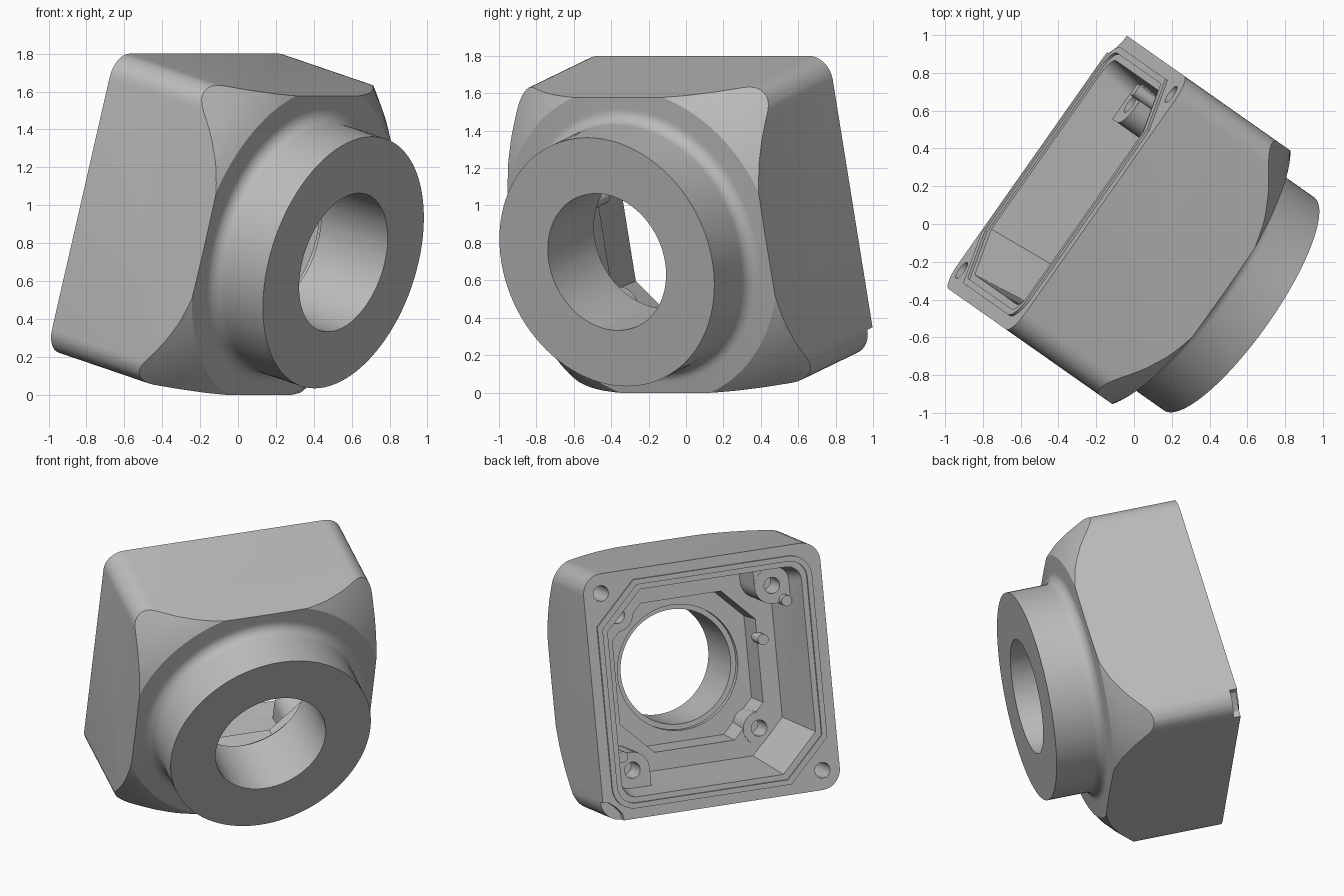
import bpy, bmesh, math
from mathutils import Matrix, Vector

old = bpy.data.objects.get("Cube")
if old:
    bpy.data.objects.remove(old, do_unlink=True)

grey = bpy.data.materials.new("grey_metal")
grey.use_nodes = True
grey.diffuse_color = (0.5, 0.5, 0.5, 1)
grey.node_tree.nodes["Principled BSDF"].inputs["Base Color"].default_value = grey.diffuse_color

# Local frame: x across, y up, z along the barrel axis
axis = Vector((0.788, -0.554, -0.269)).normalized()
across = Vector((0.575, 0.818, 0)).normalized()
up = axis.cross(across)
frame = Matrix((across, up, axis)).transposed().to_4x4()
frame.translation = across * -0.026 + up * 0.86

BACK, FRONT, FLOOR, LEDGE = -0.676, 0.485, 0.0, -0.2
HALF = 0.82


def finish(name, bm):
    bmesh.ops.recalc_face_normals(bm, faces=bm.faces)
    mesh = bpy.data.meshes.new(name)
    bm.to_mesh(mesh)
    bm.free()
    mesh.materials.append(grey)
    ob = bpy.data.objects.new(name, mesh)
    ob.matrix_world = frame
    bpy.context.collection.objects.link(ob)
    return ob


def prism(name, outline, z0, z1, end_scale=1.0):
    bm = bmesh.new()
    a = [bm.verts.new((x, y, z0)) for x, y in outline]
    b = [bm.verts.new((x * end_scale, y * end_scale, z1)) for x, y in outline]
    bm.faces.new(a)
    bm.faces.new(b)
    n = len(a)
    for i in range(n):
        j = (i + 1) % n
        bm.faces.new((a[i], a[j], b[j], b[i]))
    return finish(name, bm)


def square(half, round_a, round_b, seg_a=8, seg_b=8):
    """Square outline with two kinds of opposite corners; one segment is a chamfer."""
    pts = []
    for k in range(4):
        r, seg = ((round_a, seg_a), (round_b, seg_b))[k % 2]
        mid = math.pi / 4 + k * math.pi / 2
        c = math.sqrt(2) * (half - r)
        cx, cy = c * math.cos(mid), c * math.sin(mid)
        for i in range(seg + 1):
            t = mid - math.pi / 4 + i / seg * math.pi / 2
            pts.append((cx + r * math.cos(t), cy + r * math.sin(t)))
    return pts


def circle(x, y, r, n=24):
    return [(x + r * math.cos(i * math.tau / n), y + r * math.sin(i * math.tau / n))
            for i in range(n)]


def lathe(name, profile, steps=96):
    bm = bmesh.new()
    verts = [bm.verts.new((r, 0, z)) for r, z in profile]
    edges = [bm.edges.new(p) for p in zip(verts, verts[1:])]
    bmesh.ops.spin(bm, geom=verts + edges, cent=(0, 0, 0), axis=(0, 0, 1),
                   angle=math.tau, steps=steps)
    bmesh.ops.remove_doubles(bm, verts=bm.verts, dist=1e-4)
    return finish(name, bm)


def combine(ob, tool, operation="DIFFERENCE"):
    mod = ob.modifiers.new("shape", "BOOLEAN")
    mod.operation, mod.object, mod.solver = operation, tool, "EXACT"
    bpy.context.view_layer.objects.active = ob
    bpy.ops.object.modifier_apply(modifier=mod.name)
    bpy.data.objects.remove(tool, do_unlink=True)


def smooth(ob, degrees=25):
    bpy.ops.object.select_all(action="DESELECT")
    ob.select_set(True)
    bpy.context.view_layer.objects.active = ob
    bpy.ops.object.shade_smooth_by_angle(angle=math.radians(degrees))


# Housing: rounded square block trimmed by a turned shape with the barrel
housing = prism("housing", square(HALF, 0.13, 0.13), BACK, FRONT + 0.1)
fillet = [(0.76 - 0.07 * math.sin(t), 0.227 - 0.07 * math.cos(t))
          for t in (i / 8 * math.pi / 2 for i in range(9))]
turned = [(0, -1), (1.3, -1), (1.3, -0.34), (1.106, -0.09), (1.0, 0.035),
          (0.93, 0.105), (0.87, 0.15)] + fillet + [(0.69, FRONT), (0, FRONT)]
combine(housing, lathe("turned_shape", turned), "INTERSECT")

# Stepped cavity, open at the back
combine(housing, prism("cavity", square(0.685, 0.25, 0.1, 1), BACK - 0.05, LEDGE, 0.9))
combine(housing, prism("pocket", square(0.5, 0.22, 0.22, 1, 1), LEDGE - 0.1, FLOOR, 0.97))

# Bosses: corner ones joined to the cavity walls, floor ones level with the ledge
for s in (1, -1):
    x, y, r, e = 0.535, -0.535, 0.12, 0.74
    web = [(x - r, y), (x, y + r), (e, y + r), (e, -0.67), (0.67, -e), (x - r, -e)]
    web = [(s * a, s * b) for a, b in web]
    combine(housing, prism("web", web, -0.486, FLOOR + 0.02), "UNION")
    for bx, by, br, top in ((x, y, r, -0.487), (0.45, 0.44, 0.11, LEDGE - 0.005)):
        bx, by = s * bx, s * by
        combine(housing, prism("boss", circle(bx, by, br), top, FLOOR + 0.03), "UNION")
        combine(housing, prism("hole", circle(bx, by, 0.054), top - 0.1, top + 0.18))

# Bore with a shallow seat at the inner end
combine(housing, prism("bore", circle(0, 0, 0.38, 72), FLOOR - 0.1, FRONT + 0.2))
combine(housing, prism("bore_seat", circle(0, 0, 0.415, 72), FLOOR - 0.1, FLOOR + 0.04))

# Mounting holes and the small notch on the rim
for s in (1, -1):
    combine(housing, prism("hole", circle(s * 0.7, s * 0.69, 0.052), BACK - 0.1, BACK + 0.3))
notch = [(0.68, -0.9), (0.69, -0.78), (0.73, -0.73), (0.78, -0.69), (0.9, -0.68), (0.9, -0.9)]
combine(housing, prism("notch", notch, BACK - 0.1, BACK + 0.05))
smooth(housing)

# Raised sealing lip around the opening
lip = prism("sealing_lip", square(0.75, 0.275, 0.15, 1), BACK - 0.014, BACK + 0.02)
combine(lip, prism("lip_opening", square(0.715, 0.26, 0.12, 1), BACK - 0.1, BACK + 0.1))
smooth(lip)

# Small locating pins
for side, x, y, top in (("left", 0.61, -0.43, -0.54), ("right", -0.61, 0.43, -0.54),
                        ("ledge", -0.51, 0.15, -0.28)):
    smooth(prism(side + "_pin", circle(x, y, 0.037, 16), top, LEDGE + 0.05))
